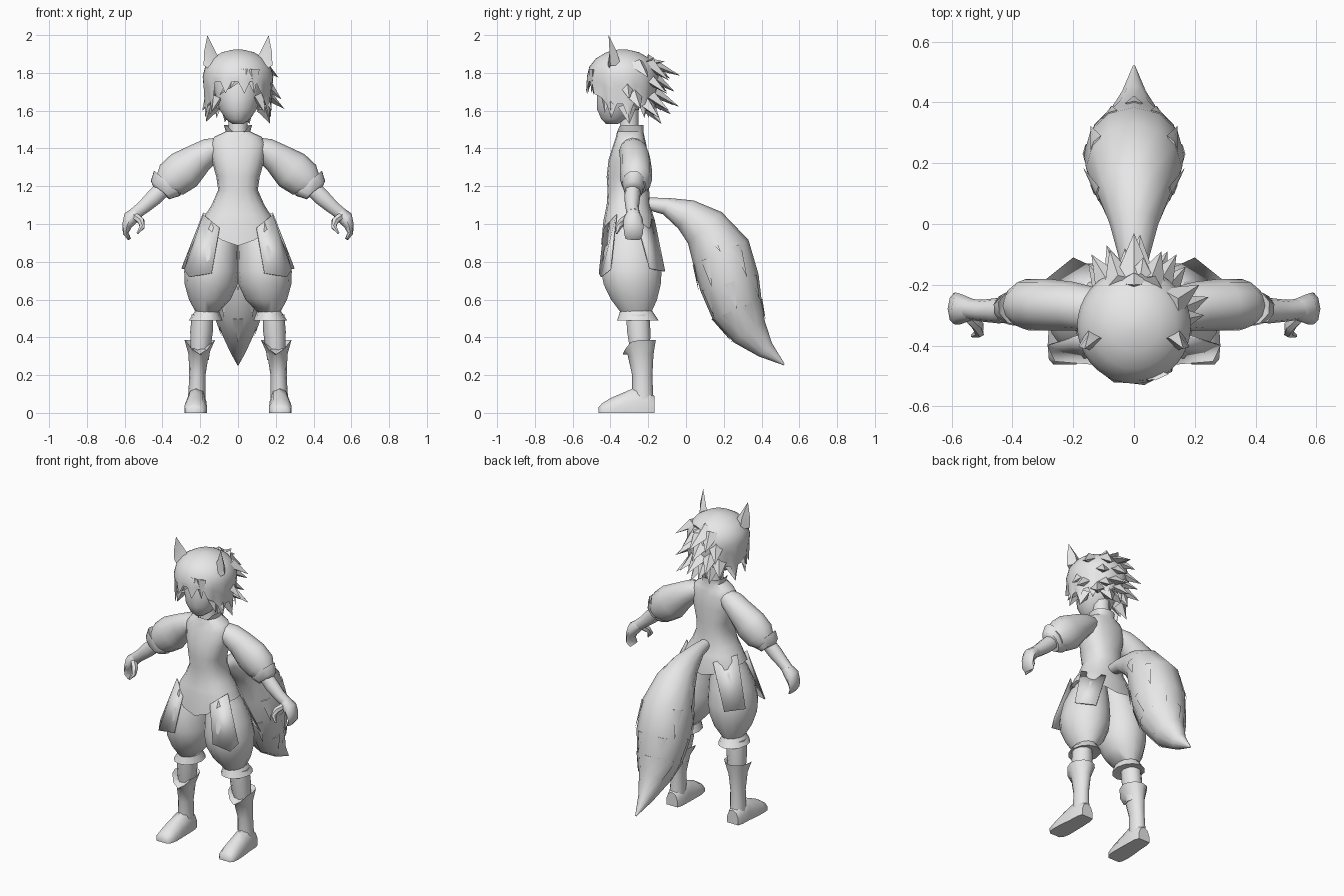
import bpy, bmesh, math
from mathutils import Vector as V

mat = bpy.data.materials.new("plain_grey")
mat.diffuse_color = (0.8, 0.8, 0.8, 1)


def finish(name, bm, mirror=False, angle=50, thick=0):
    bmesh.ops.recalc_face_normals(bm, faces=bm.faces[:])
    me = bpy.data.meshes.new(name)
    bm.to_mesh(me)
    bm.free()
    me.shade_smooth()
    me.set_sharp_from_angle(angle=math.radians(angle))
    me.materials.append(mat)
    ob = bpy.data.objects.new(name, me)
    bpy.context.collection.objects.link(ob)
    if thick:
        ob.modifiers.new("thickness", 'SOLIDIFY').thickness = thick
    if mirror:
        ob.modifiers.new("mirror", 'MIRROR').use_mirror_merge = False
    return ob


def skin(bm, rings, caps=True):
    rows = [[bm.verts.new(p) for p in r] for r in rings]
    n = len(rows[0])
    for a, b in zip(rows, rows[1:]):
        for i in range(n):
            j = (i + 1) % n
            bm.faces.new((a[i], a[j], b[j], b[i]))
    if caps:
        bm.faces.new(rows[0])
        bm.faces.new(rows[-1])


def stack(name, rows, n=12, mirror=False, pw=1.0, hem=None, caps=True):
    """Horizontal rings given as (z, x0, x1, y0, y1); hem bends given ring indices."""
    rings = []
    for k, (z, x0, x1, y0, y1) in enumerate(rows):
        ring = []
        for i in range(n):
            t = 2 * math.pi * i / n
            c, s = math.cos(t), -math.sin(t)
            c = math.copysign(abs(c) ** pw, c)
            s = math.copysign(abs(s) ** pw, s)
            zz = z + (hem(k, t) if hem else 0)
            ring.append(V(((x0 + x1) / 2 + c * (x1 - x0) / 2, (y0 + y1) / 2 + s * (y1 - y0) / 2, zz)))
        rings.append(ring)
    bm = bmesh.new()
    skin(bm, rings, caps)
    return finish(name, bm, mirror)


def frames(pts, ref):
    for k, p in enumerate(pts):
        t = (pts[min(k + 1, len(pts) - 1)] - pts[max(k - 1, 0)]).normalized()
        a = (ref - t * ref.dot(t)).normalized()
        yield p, a, t.cross(a), t


def tube(name, stations, ref, n=10, mirror=True):
    """Stations (x, y, z, radius along ref, radius across)."""
    pts = [V(s[:3]) for s in stations]
    rings = [[p + a * s[3] * math.cos(2 * math.pi * i / n) + b * s[4] * math.sin(2 * math.pi * i / n)
              for i in range(n)] for s, (p, a, b, t) in zip(stations, frames(pts, V(ref)))]
    bm = bmesh.new()
    skin(bm, rings)
    return finish(name, bm, mirror)


def spike(bm, base, tip, normal, width, thick):
    side = (tip - base).cross(normal).normalized() * width
    up = normal.normalized() * thick
    vs = [bm.verts.new(p) for p in (base + side, base + up, base - side, base - up)]
    top = bm.verts.new(tip)
    bm.faces.new(vs)
    for i in range(4):
        bm.faces.new((vs[i], vs[(i + 1) % 4], top))


# head and neck
stack("head", [(1.53, -.03, .03, -.425, -.36), (1.555, -.065, .065, -.45, -.30), (1.61, -.1, .1, -.475, -.25),
               (1.67, -.12, .12, -.475, -.21), (1.75, -.13, .13, -.47, -.2), (1.83, -.11, .11, -.44, -.22)], 14)
stack("neck", [(1.44, -.06, .06, -.36, -.24), (1.5, -.05, .05, -.35, -.25), (1.62, -.055, .055, -.36, -.25)], 10)


# tunic with collar notch and pointed hem
def tunic_hem(k, t):
    f = math.sin(t)
    if k == 0:
        return -.06 * max(0, f) ** 6
    if k == 10:
        return -.11 * max(0, f) ** 4 - .07 * max(0, -f) ** 4
    return 0


stack("tunic", [(1.525, -.075, .075, -.37, -.225), (1.49, -.065, .065, -.365, -.225), (1.462, -.125, .125, -.37, -.22),
                (1.42, -.15, .15, -.385, -.21), (1.34, -.14, .14, -.41, -.2), (1.25, -.115, .115, -.42, -.2),
                (1.18, -.105, .105, -.415, -.195), (1.1, -.14, .14, -.42, -.19), (1.05, -.172, .172, -.43, -.175),
                (1.02, -.187, .187, -.437, -.165), (.995, -.2, .2, -.45, -.155)], 16, pw=.85, hem=tunic_hem, caps=False)

# tunic side panels, front and back on each side
for name, quad in {
    "front_panel": ((.10, -.435, .98), (.185, -.37, 1.05), (.285, -.40, .76), (.26, -.452, .72), (.14, -.462, .74)),
    "back_panel": ((.08, -.165, 1.02), (.185, -.27, 1.06), (.30, -.19, .765), (.20, -.11, .75)),
}.items():
    bm = bmesh.new()
    bm.faces.new([bm.verts.new(p) for p in quad])
    bmesh.ops.triangulate(bm, faces=bm.faces[:])
    finish(name, bm, True, thick=.006)

# puffed trousers, cuffs, lower legs
stack("trouser_leg", [(1.04, 0, .15, -.38, -.2), (.95, 0, .215, -.41, -.17), (.85, -.004, .262, -.44, -.14),
                      (.75, -.006, .285, -.452, -.125), (.68, .002, .282, -.44, -.13), (.6, .04, .26, -.4, -.15),
                      (.535, .1, .225, -.35, -.18)], 14, True)
stack("knee_cuff", [(.55, .105, .22, -.345, -.185), (.535, .1, .23, -.35, -.175), (.49, .082, .26, -.365, -.145),
                    (.495, .13, .24, -.32, -.19)], 12, True)
stack("lower_leg", [(.52, .13, .245, -.32, -.19), (.43, .133, .253, -.315, -.185), (.28, .155, .25, -.29, -.19)], 10, True)
stack("boot_shaft", [(.34, .16, .25, -.29, -.2), (.385, .122, .283, -.335, -.16), (.31, .155, .262, -.31, -.172),
                     (.2, .172, .258, -.285, -.178), (.12, .172, .262, -.285, -.175), (.04, .172, .268, -.28, -.17)],
      12, True, hem=lambda k, t: -.075 * max(0, math.sin(t)) ** 3 if k == 1 else 0)

# boot feet, rings along y with a flat sole
rings = []
for y, x0, x1, h in ((-.168, .18, .26, .09), (-.2, .17, .27, .12), (-.27, .167, .273, .135), (-.33, .166, .28, .108),
                     (-.4, .165, .284, .078), (-.445, .175, .28, .05), (-.462, .19, .265, .03)):
    prof = ((0, 0), (0, .45), (.18, .85), (.5, 1), (.82, .85), (1, .45), (1, 0))
    rings.append([V((x0 + u * (x1 - x0), y, w * h)) for u, w in prof])
bm = bmesh.new()
skin(bm, rings)
finish("boot_foot", bm, True)

# arms
Y = (0, 1, 0)
tube("puff_sleeve", [(.10, -.285, 1.41, .06, .05), (.145, -.28, 1.39, .075, .068), (.205, -.27, 1.35, .08, .082),
                     (.285, -.265, 1.285, .085, .108), (.35, -.265, 1.235, .085, .1), (.39, -.27, 1.2, .06, .065)], Y, 12)
tube("sleeve_cuff", [(.37, -.275, 1.225, .055, .075), (.375, -.275, 1.215, .062, .1), (.412, -.28, 1.18, .052, .072),
                     (.415, -.28, 1.175, .035, .04)], Y)
tube("forearm", [(.39, -.28, 1.195, .04, .045), (.445, -.285, 1.14, .042, .046), (.5, -.285, 1.09, .036, .038),
                 (.545, -.28, 1.055, .034, .034)], Y)
tube("hand", [(.53, -.28, 1.065, .034, .034), (.57, -.28, 1.03, .05, .04), (.588, -.278, .99, .053, .026),
              (.594, -.278, .95, .05, .015), (.575, -.28, .92, .04, .009)], Y, 8)
tube("thumb", [(.548, -.3, 1.045, .02, .02), (.513, -.335, 1.015, .022, .02), (.508, -.357, .985, .017, .016),
               (.532, -.368, .95, .006, .006)], Y, 6)

# bushy tail with tufts
tail = [(0, -.22, 1.11, .03, .03), (0, -.11, 1.095, .05, .045), (0, 0, 1.05, .08, .085), (0, .10, .98, .12, .122),
        (0, .185, .85, .158, .16), (0, .23, .69, .165, .16), (0, .27, .55, .14, .14), (0, .335, .43, .09, .1),
        (0, .42, .335, .045, .05), (0, .52, .255, .004, .004)]
tube("tail", tail, (1, 0, 0), 12, False)
bm = bmesh.new()
fr = list(frames([V(s[:3]) for s in tail], V((1, 0, 0))))
for k, angles in ((3, (0, 180)), (4, (35, 90, 145, 215, 325)), (5, (0, 60, 120, 180, 240, 300)), (6, (25, 90, 155, 205, 270, 335))):
    for d in angles:
        c, s = math.cos(math.radians(d)), math.sin(math.radians(d))
        spots = []
        for q, out in ((k, .975), (k + 1, 1.06)):
            p, a, b, t = fr[q]
            spots.append(p + (a * tail[q][3] * c + b * tail[q][4] * s) * out)
        spike(bm, spots[0], spots[1], fr[k][1] * c + fr[k][2] * s, .03, .008)
spike(bm, V((0, .41, .35)), V((0, .5, .28)), V((0, 1, 1)), .03, .02)
finish("tail_tufts", bm, angle=30)

# hair cap with a jagged fringe
N, CZ, CY = 36, 1.78, -.335
rings = []
for row in range(8):
    ring = []
    for i in range(N):
        t = 2 * math.pi * i / N
        front = -math.cos(t)          # 1 at the back, -1 at the face
        tip = i % 3 == 1
        face = max(0.0, min(1.0, (-front - .6) / .15))
        hem = (1.56 if tip else 1.635) * (1 - face) + (1.69 if tip else 1.755) * face
        if row < 5:
            ph = math.radians(6 + 84 * row / 4)
            z, r = CZ + .145 * math.cos(ph), math.sin(ph)
        else:
            u = (row - 4) / 3
            z = CZ + (hem - CZ) * u
            r = 1 - .1 * u * (1 - face) + (.04 * u if tip else 0)
        ring.append(V((.187 * r * math.sin(t), CY - .19 * r * math.cos(t), z)))
    rings.append(ring)
bm = bmesh.new()
skin(bm, rings, False)
bm.verts.ensure_lookup_table()
bm.faces.new(bm.verts[:N])
finish("hair_cap", bm, angle=40)

# swept hair spikes, given by tip positions
bm = bmesh.new()
core = V((0, -.33, 1.76))
for x, y, z, w in ((0, -.03, 1.785, .07), (-.08, -.085, 1.77, .06), (.09, -.09, 1.76, .06), (.03, -.11, 1.86, .06),
                   (-.06, -.15, 1.84, .06), (.07, -.17, 1.885, .05), (0, -.2, 1.9, .06), (.02, -.035, 1.62, .07),
                   (-.09, -.07, 1.63, .06), (.11, -.09, 1.6, .06), (-.03, -.08, 1.58, .06), (-.15, -.13, 1.6, .06),
                   (.17, -.14, 1.56, .06), (.06, -.13, 1.53, .05), (-.07, -.14, 1.54, .05), (.245, -.24, 1.61, .06),
                   (.215, -.2, 1.775, .06), (.23, -.3, 1.66, .05), (.17, -.3, 1.53, .05), (-.17, -.27, 1.54, .05),
                   (-.19, -.35, 1.6, .05), (.18, -.4, 1.6, .045), (-.15, -.42, 1.58, .045), (.14, -.43, 1.59, .04),
                   (0, -.06, 1.7, .07), (.14, -.1, 1.69, .06), (-.14, -.1, 1.7, .06)):
    tip = V((x, y, z))
    out = tip - core
    out.z = 0
    out.normalize()
    base = V((out.x * .135, CY + out.y * .14, min(z + .09, 1.85)))
    spike(bm, base, tip, out + V((0, 0, .6)), w, .04)
# fringe locks
for x0, x, y, z in ((.02, -.10, -.49, 1.68), (.03, -.045, -.515, 1.715), (.05, .03, -.52, 1.73), (.07, .085, -.50, 1.69)):
    spike(bm, V((x0, -.495, 1.815)), V((x, y, z)), V((0, -1, .3)), .045, .02)
finish("hair_spikes", bm, angle=30)

# pointed ears
bm = bmesh.new()
tip = bm.verts.new((.162, -.41, 2.0))
low = [bm.verts.new(p) for p in ((.08, -.375, 1.85), (.125, -.42, 1.80), (.182, -.40, 1.84), (.15, -.345, 1.84))]
mid = [bm.verts.new(p) for p in ((.115, -.375, 1.905), (.14, -.395, 1.9), (.18, -.405, 1.91), (.15, -.365, 1.91))]
for i in range(4):
    j = (i + 1) % 4
    bm.faces.new((low[i], low[j], mid[j], mid[i]))
    bm.faces.new((mid[i], mid[j], tip))
bm.faces.new(low)
finish("ear", bm, True, angle=40)
